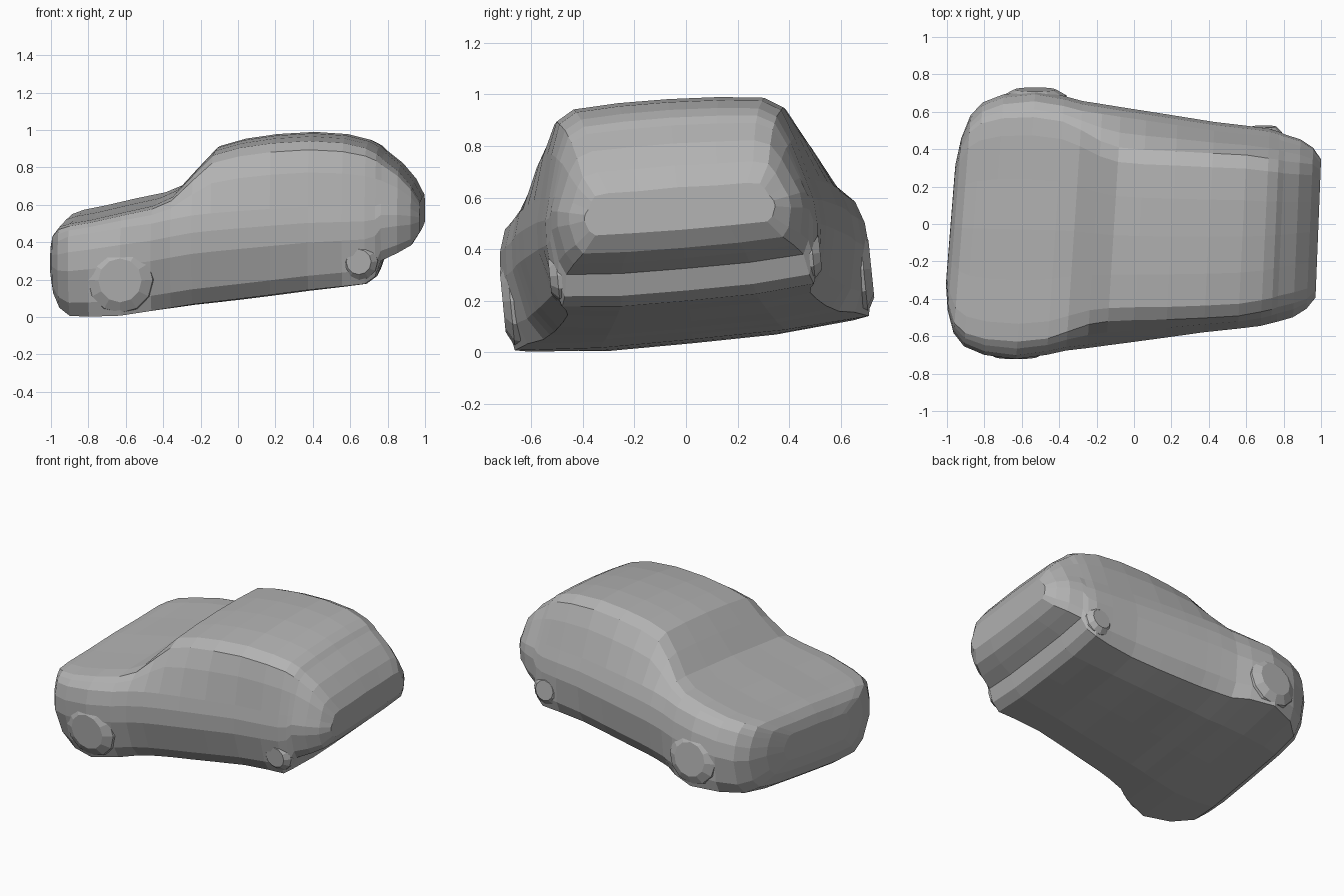
import bpy, bmesh, math
from mathutils import Vector

cube = bpy.data.objects.get("Cube")
if cube:
    bpy.data.objects.remove(cube, do_unlink=True)

grey = bpy.data.materials.new("plain_grey")
grey.use_nodes = True
grey.diffuse_color = (0.45, 0.45, 0.45, 1)
grey.node_tree.nodes["Principled BSDF"].inputs["Base Color"].default_value = (0.45, 0.45, 0.45, 1)


def lean(x, y, z):
    """Skewed stance shared by every part, rolling less towards the roof."""
    return Vector((x + (0.06 - 0.02 * x) * y,
                   y - 0.1 * (z - 0.3),
                   z + (0.1 - 0.04 * z) * y))


def finish(name, bm):
    bmesh.ops.recalc_face_normals(bm, faces=bm.faces)
    mesh = bpy.data.meshes.new(name)
    bm.to_mesh(mesh)
    bm.free()
    mesh.materials.append(grey)
    obj = bpy.data.objects.new(name, mesh)
    bpy.context.collection.objects.link(obj)
    return obj


def bridge(bm, loops):
    """Skin a row of closed loops and cap both ends."""
    for a, b in zip(loops, loops[1:]):
        for i in range(len(a)):
            j = (i + 1) % len(a)
            bm.faces.new((a[i], a[j], b[j], b[i]))
    bm.faces.new(loops[0])
    bm.faces.new(loops[-1])


def section(x, bottom, belt, top, width, roof, sill):
    """Closed cross-section, mirrored left to right."""
    side, rise, cabin = 0.95 * width, belt - bottom, top - belt
    half = [(0.5 * width, bottom + 0.002),
            (sill * width, bottom + 0.05 * rise),
            ((0.4 * sill + 0.6) * width, bottom + 0.22 * rise),
            (width, bottom + 0.6 * rise),
            (0.99 * width, bottom + 0.82 * rise),
            (side, belt),
            (side + (roof - side) * 0.5, belt + 0.5 * cabin),
            (roof, belt + 0.83 * cabin),
            (0.84 * roof, belt + 0.95 * cabin),
            (0.45 * roof, top - 0.004)]
    ring = [(0, bottom)] + half + [(0, top)] + [(-y, z) for y, z in reversed(half)]
    return [lean(x, y, z) for y, z in ring]


# Body: x, underside, belt line, top, half width, half roof width, sill fraction
stations = [
    (-0.98, 0.23, 0.36, 0.41, 0.32, 0.27, 0.82),
    (-0.96, 0.15, 0.42, 0.47, 0.46, 0.41, 0.79),
    (-0.92, 0.075, 0.45, 0.52, 0.58, 0.51, 0.78),
    (-0.86, 0.035, 0.48, 0.54, 0.65, 0.56, 0.80),
    (-0.75, 0.04, 0.50, 0.56, 0.695, 0.59, 0.90),
    (-0.58, 0.05, 0.53, 0.60, 0.715, 0.60, 0.96),
    (-0.42, 0.07, 0.55, 0.635, 0.69, 0.58, 0.92),
    (-0.32, 0.08, 0.57, 0.68, 0.665, 0.54, 0.86),
    (-0.21, 0.095, 0.59, 0.80, 0.65, 0.49, 0.84),
    (-0.11, 0.105, 0.60, 0.905, 0.635, 0.465, 0.83),
    (0.03, 0.12, 0.61, 0.945, 0.615, 0.455, 0.83),
    (0.20, 0.14, 0.62, 0.97, 0.59, 0.45, 0.83),
    (0.40, 0.165, 0.63, 0.982, 0.56, 0.44, 0.84),
    (0.58, 0.185, 0.63, 0.97, 0.54, 0.43, 0.88),
    (0.70, 0.20, 0.63, 0.94, 0.525, 0.41, 0.93),
    (0.755, 0.24, 0.63, 0.91, 0.51, 0.40, 0.93),
    (0.785, 0.325, 0.64, 0.88, 0.50, 0.39, 0.92),
    (0.87, 0.365, 0.63, 0.81, 0.475, 0.375, 0.90),
    (0.94, 0.405, 0.61, 0.725, 0.43, 0.36, 0.90),
    (0.985, 0.475, 0.58, 0.64, 0.37, 0.32, 0.90),
]
bm = bmesh.new()
bridge(bm, [[bm.verts.new(p) for p in section(*s)] for s in stations])
finish("car_body", bm)


# Wheels: shallow domes half sunk in the body
def wheel(name, x, y, z, radius, side):
    bm = bmesh.new()
    angles = [k * math.pi / 6 for k in range(12)]
    bridge(bm, [[bm.verts.new(lean(x + radius * size * math.cos(a), side * (y + depth),
                                   z + radius * size * math.sin(a))) for a in angles]
                for depth, size in ((-0.10, 1.0), (-0.03, 0.9), (0, 0.6))])
    finish(name, bm)


for label, side in (("left", 1), ("right", -1)):
    wheel("front_wheel_" + label, -0.58, 0.715, 0.26, 0.19, side)
    wheel("rear_wheel_" + label, 0.67, 0.525, 0.34, 0.11, side)
